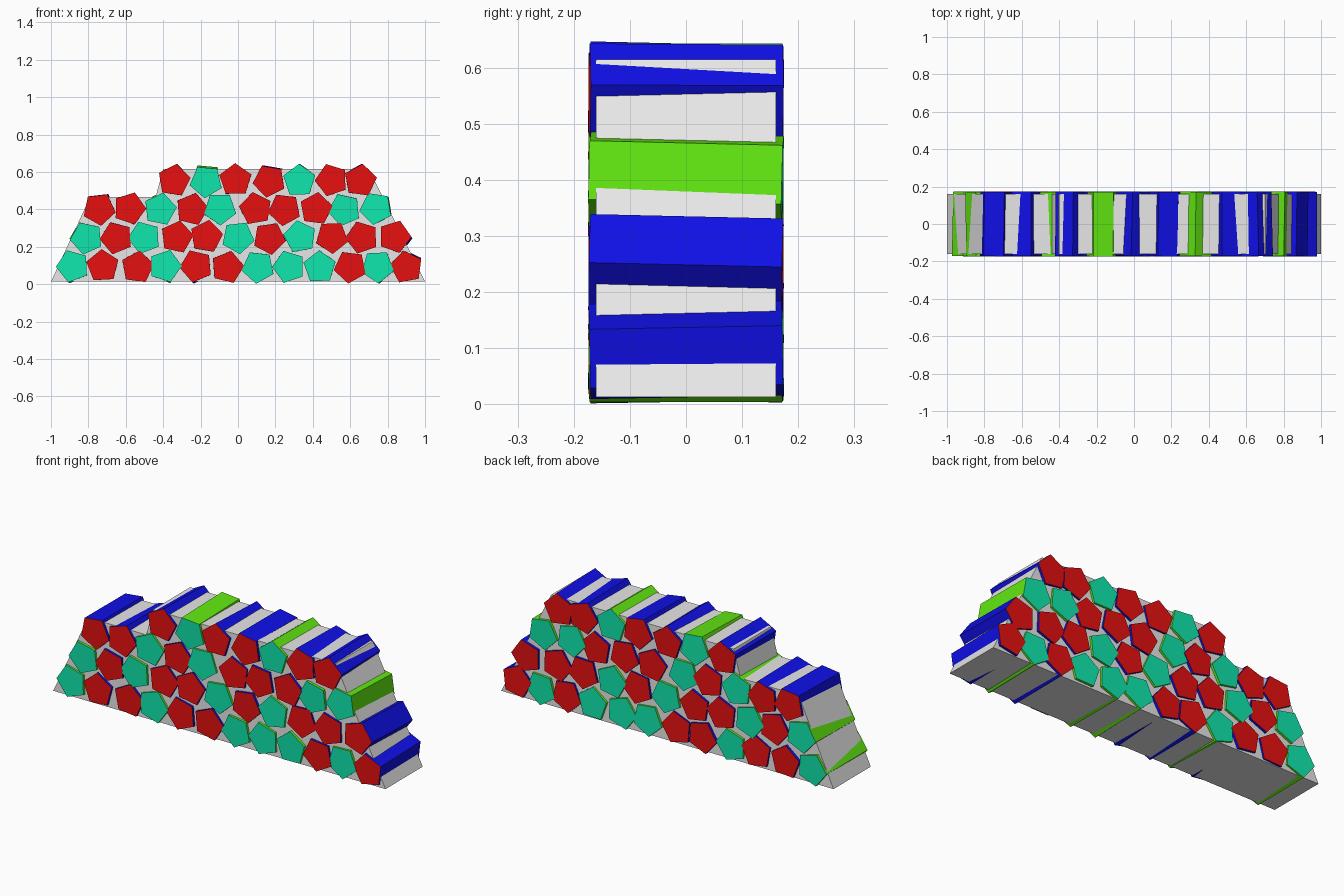
import bpy, bmesh, math, random
from mathutils import Matrix, Vector

random.seed(4)

cube = bpy.data.objects.get("Cube")
if cube:
    bpy.data.objects.remove(cube, do_unlink=True)


def material(name, colour):
    mat = bpy.data.materials.new(name)
    mat.use_nodes = True
    mat.diffuse_color = (*colour, 1)
    mat.node_tree.nodes["Principled BSDF"].inputs["Base Color"].default_value = (*colour, 1)
    return mat


grey = material("light grey", (0.8, 0.8, 0.8))
red = material("red", (0.8, 0.005, 0.005))
blue = material("blue", (0.005, 0.005, 0.8))
teal = material("teal", (0.005, 0.8, 0.42))
lime = material("lime green", (0.12, 0.8, 0.006))


def prism(name, outline, half_depth, end_mat, side_mat, matrix=Matrix()):
    """Extrude an x-z outline along y; the two ends and the sides get their own material."""
    bm = bmesh.new()
    front = bm.faces.new([bm.verts.new((x, -half_depth, z)) for x, z in outline])
    back = bmesh.ops.extrude_face_region(bm, geom=[front], use_keep_orig=True)
    moved = [v for v in back["geom"] if isinstance(v, bmesh.types.BMVert)]
    bmesh.ops.translate(bm, verts=moved, vec=(0, 2 * half_depth, 0))
    bmesh.ops.recalc_face_normals(bm, faces=bm.faces)
    for face in bm.faces:
        face.material_index = 0 if abs(face.normal.y) > 0.9 else 1
    mesh = bpy.data.meshes.new(name)
    bm.to_mesh(mesh)
    bm.free()
    mesh.materials.append(end_mat)
    mesh.materials.append(side_mat)
    obj = bpy.data.objects.new(name, mesh)
    obj.matrix_world = matrix
    bpy.context.collection.objects.link(obj)
    return obj


def pentagon_bar(name, x, z, turn, kind):
    """Five-sided bar running front to back, very slightly askew."""
    radius = 0.09
    angles = [math.radians(turn + 72 * i) for i in range(5)]
    outline = [(radius * math.cos(a), radius * math.sin(a)) for a in angles]
    tilt = math.radians(1.5)
    askew = (Matrix.Rotation(random.uniform(-tilt, tilt), 4, "X")
             @ Matrix.Rotation(random.uniform(-tilt, tilt), 4, "Z")
             @ Matrix.Rotation(random.uniform(-tilt, tilt), 4, "Y"))
    matrix = Matrix.Translation(Vector((x, 0, z))) @ askew
    ends, sides = (red, blue) if kind == "r" else (teal, lime)
    prism(name, outline, 0.172, ends, sides, matrix)


# Stepped mortar block that holds the bars
profile = [(-1, 0.013), (1, 0.013), (0.7, 0.615), (-0.4, 0.615),
           (-0.44, 0.467), (-0.79, 0.467)]
prism("mortar_block", profile, 0.16, grey, grey)

# Rows of bars: height, kinds (r = red ends, t = teal ends), x positions, turns
rows = [
    (0.094, "trrtrrtttrtr",
     [-.88, -.72, -.54, -.39, -.22, -.06, .11, .27, .44, .60, .75, .90],
     [110, 93, 83, 72, 112, 77, 119, 110, 92, 118, 58, 100]),
    (0.25, "trtrrtrtrrr",
     [-.81, -.65, -.50, -.33, -.17, 0, .17, .33, .50, .66, .84],
     [115, 112, 110, 77, 80, 60, 62, 100, 56, 108, 72]),
    (0.402, "rrtrtrrrtt",
     [-.74, -.58, -.42, -.25, -.10, .09, .25, .42, .57, .74],
     [60, 70, 80, 75, 56, 100, 118, 82, 112, 118]),
    (0.553, "rtrrtrr",
     [-.34, -.17, -.01, .17, .33, .50, .65],
     [80, 120, 90, 115, 92, 110, 82]),
]
for row, (z, kinds, xs, turns) in enumerate(rows, 1):
    for col, (kind, x, turn) in enumerate(zip(kinds, xs, turns), 1):
        pentagon_bar(f"bar_row_{row}_place_{col}", x, z, turn, kind)
